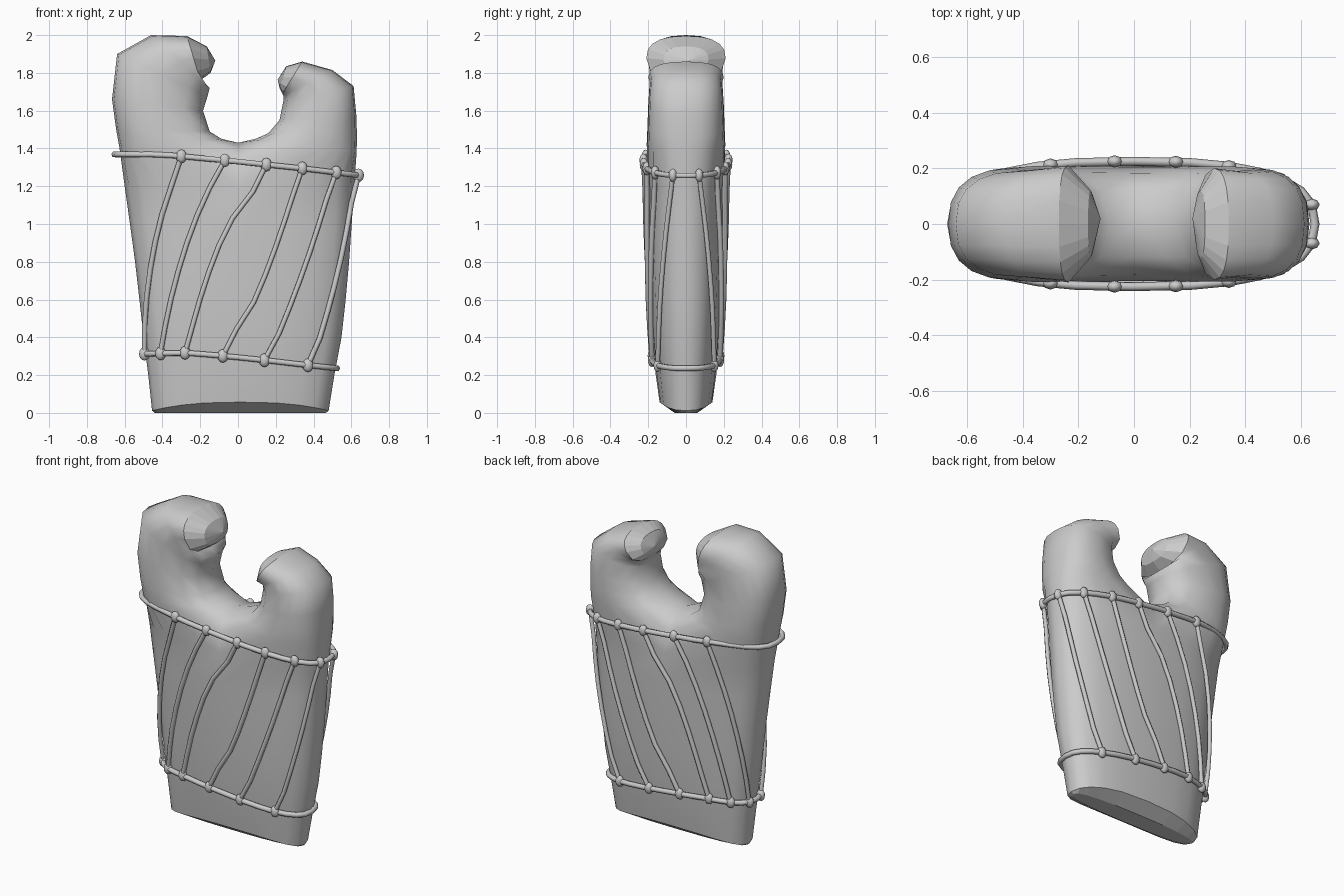
import bpy, bmesh, math
from mathutils import Vector

if "Cube" in bpy.data.objects:
    bpy.data.objects.remove(bpy.data.objects["Cube"])

N = 20
EXP = 2.6
# height, left x, right x, half depth
RINGS = [(0.02, -.455, .48, .14), (.2, -.475, .51, .16), (.4, -.5, .548, .177),
         (.6, -.522, .57, .188), (.8, -.545, .588, .195), (1.0, -.572, .602, .201),
         (1.2, -.6, .615, .205)]


def spow(v, p):
    return math.copysign(abs(v) ** p, v)


def oval(xl, xr, d, t):
    return ((xl + xr) / 2 + (xr - xl) / 2 * spow(math.cos(t), 2 / EXP),
            d * spow(math.sin(t), 2 / EXP))


def lerp_table(rows, v):
    for a, b in zip(rows, rows[1:]):
        if v <= b[0]:
            break
    f = (v - a[0]) / (b[0] - a[0])
    return [p + (q - p) * f for p, q in zip(a[1:], b[1:])]


def finish(bm, name):
    bmesh.ops.recalc_face_normals(bm, faces=bm.faces)
    me = bpy.data.meshes.new(name)
    bm.to_mesh(me)
    bm.free()
    ob = bpy.data.objects.new(name, me)
    bpy.context.collection.objects.link(ob)
    return ob


def bridge(bm, a, b, smooth=True):
    for i in range(len(a)):
        j = (i + 1) % len(a)
        bm.faces.new((a[i], a[j], b[j], b[i])).smooth = smooth


# Trunk: stacked ovals with a slightly arched bottom edge
bm = bmesh.new()
angles = [-math.pi / 2 + 2 * math.pi * i / N for i in range(N)]
loops = []
for k, (z, xl, xr, d) in enumerate(RINGS):
    row = []
    for t in angles:
        zz = .012 + .045 * math.sin(t) ** 2 if k == 0 else z
        row.append(bm.verts.new((*oval(xl, xr, d, t), zz)))
    loops.append(row)
for a, b in zip(loops, loops[1:]):
    bridge(bm, a, b)
keel = [bm.verts.new((*oval(-.44, .465, .06, t), 0)) for t in angles]
bridge(bm, loops[0], keel, False)
bm.faces.new(keel)

# Saddle between the horns splits the top loop in two
top = loops[-1]
saddle = []
for i in range(1, 6):
    a = math.pi * i / 6
    saddle.append(bm.verts.new((0, .205 * spow(math.cos(a), .8),
                                1.2 + .23 * spow(math.sin(a), .8))))


# Horns: sections given by outer point, inner point, half depth
def horn(start, sections, tip):
    prev = start
    for k, (ox, oz, ix, iz, d) in enumerate(sections):
        mid = Vector(((ox + ix) / 2, 0, (oz + iz) / 2))
        half = Vector((ox, 0, oz)) - mid
        ts = [-math.pi / 2 + math.pi * i / 10 for i in range(11)]
        ts += [math.pi / 2 + math.pi * i / 6 for i in range(1, 6)]
        cur = [bm.verts.new(mid + half * spow(math.cos(t), 2 / 2.5)
                            + Vector((0, d * spow(math.sin(t), 2 / 2.5), 0))) for t in ts]
        bridge(bm, prev, cur, k < len(sections) - 1)
        prev = cur
    v = bm.verts.new(tip)
    for i in range(len(prev)):
        bm.faces.new((prev[i], prev[(i + 1) % len(prev)], v))


horn([top[-i % N] for i in range(11)] + saddle,
     [(-.627, 1.4, -.09, 1.452, .208), (-.645, 1.5, -.15, 1.49, .205),
      (-.667, 1.66, -.185, 1.6, .2), (-.64, 1.9, -.16, 1.68, .19),
      (-.46, 2.0, -.15, 1.72, .2), (-.27, 1.995, -.2, 1.76, .21),
      (-.165, 1.94, -.145, 1.8, .12)], (-.12, .02, 1.865))
horn(top[:11] + saddle,
     [(.628, 1.38, .09, 1.45, .206), (.63, 1.47, .16, 1.48, .203),
      (.626, 1.58, .22, 1.55, .2), (.612, 1.73, .24, 1.65, .195),
      (.5, 1.815, .24, 1.68, .19), (.34, 1.86, .235, 1.69, .2),
      (.255, 1.835, .22, 1.72, .12)], (.21, .02, 1.765))
finish(bm, "horned_trunk")


# Ropes: bevelled curves
def rope(name, pts, r, cyclic):
    cu = bpy.data.curves.new(name, 'CURVE')
    cu.dimensions = '3D'
    cu.bevel_depth = r
    cu.bevel_resolution = 1
    cu.use_fill_caps = True
    sp = cu.splines.new('POLY')
    sp.points.add(len(pts) - 1)
    for p, co in zip(sp.points, pts):
        p.co = (*co, 1)
    sp.use_cyclic_u = cyclic
    ob = bpy.data.objects.new(name, cu)
    bpy.context.collection.objects.link(ob)


UPPER = (-.655, .65, .225)
LOWER = (-.505, .525, .182)
UPPER_Z = [(-.7, 1.368), (-.4, 1.368), (-.3, 1.358), (0, 1.33), (.35, 1.293), (.7, 1.25)]
LOWER_Z = [(-.6, .31), (-.28, .318), (-.08, .302), (.13, .28), (.37, .252), (.6, .228)]


def on_ring(ring, heights, t):
    x, y = oval(*ring, t)
    return Vector((x, y, lerp_table(heights, x)[0]))


for name, ring, hs in (("upper_rope_ring", UPPER, UPPER_Z), ("lower_rope_ring", LOWER, LOWER_Z)):
    rope(name, [on_ring(ring, hs, 2 * math.pi * i / 28) for i in range(28)], .016, True)


def angle_at(ring, x):
    u = (x - (ring[0] + ring[1]) / 2) / ((ring[1] - ring[0]) / 2)
    return math.acos(spow(u, EXP / 2))


# Knots: small faceted beads
knots = bmesh.new()


def knot(p):
    vs = bmesh.ops.create_uvsphere(knots, u_segments=8, v_segments=6, radius=1)['verts']
    for v in vs:
        v.co = Vector((v.co.x * .029, v.co.y * .022, v.co.z * .036)) + p


# Slanted lacing, repeated on front and back
PAIRS = [(-.3, -.495), (-.07, -.41), (.15, -.28), (.34, -.08), (.52, .14), (.638, .37)]
for side, label in ((-1, "front"), (1, "back")):
    for k, (xt, xb) in enumerate(PAIRS):
        ta, tb = angle_at(UPPER, xt), angle_at(LOWER, xb)
        a = on_ring(UPPER, UPPER_Z, side * ta)
        b = on_ring(LOWER, LOWER_Z, side * tb)
        pts = [a]
        for i in range(1, 7):
            f = i / 7
            z = a.z + (b.z - a.z) * f
            xl, xr, d = lerp_table(RINGS, min(z, 1.2))
            t = ta + (tb - ta) * f
            pts.append((*oval(xl - .015, xr + .015, d + .012, side * t), z))
        pts.append(b)
        rope(f"{label}_lacing_{k + 1}", pts, .014, False)
        knot(a)
        knot(b)
for f in knots.faces:
    f.smooth = True
finish(knots, "rope_knots")
